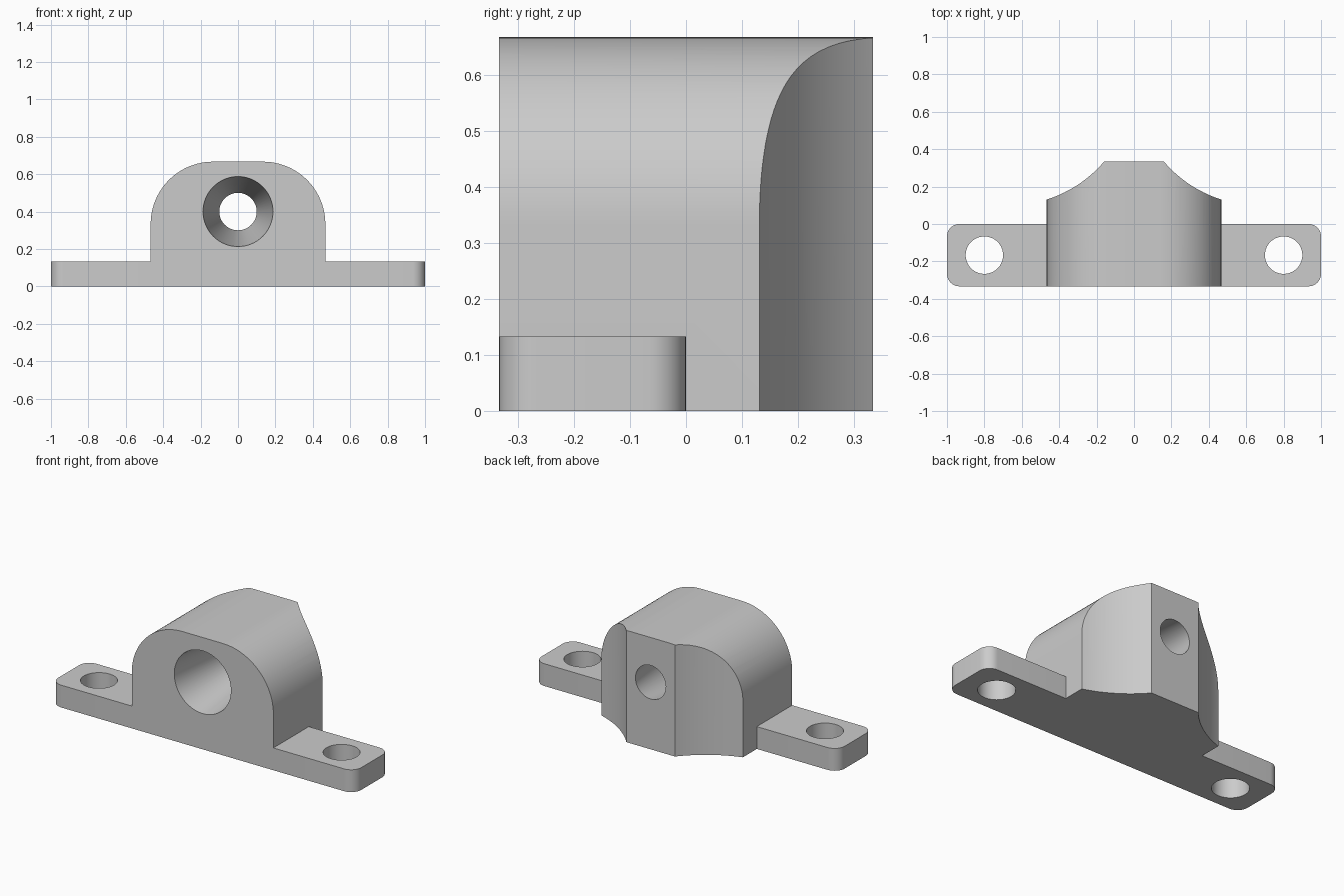
import bpy, bmesh
from math import sin, cos, radians
from mathutils import Matrix, Vector

cube = bpy.data.objects.get("Cube")
if cube:
    bpy.data.objects.remove(cube)

grey = bpy.data.materials.new("plain grey")
grey.use_nodes = True
grey.diffuse_color = (0.6, 0.6, 0.6, 1)
grey.node_tree.nodes["Principled BSDF"].inputs["Base Color"].default_value = (0.6, 0.6, 0.6, 1)


def arc(cx, cy, r, start, end, steps=24):
    angles = [radians(start + (end - start) * i / steps) for i in range(steps + 1)]
    return [(cx + r * cos(a), cy + r * sin(a)) for a in angles]


def make_object(name, bm):
    bmesh.ops.recalc_face_normals(bm, faces=bm.faces)
    mesh = bpy.data.meshes.new(name)
    bm.to_mesh(mesh)
    bm.free()
    mesh.materials.append(grey)
    obj = bpy.data.objects.new(name, mesh)
    bpy.context.collection.objects.link(obj)
    return obj


def extrude(name, points, direction):
    bm = bmesh.new()
    face = bm.faces.new([bm.verts.new(p) for p in points])
    result = bmesh.ops.extrude_face_region(bm, geom=[face], use_keep_orig=True)
    verts = [v for v in result["geom"] if isinstance(v, bmesh.types.BMVert)]
    bmesh.ops.translate(bm, verts=verts, vec=Vector(direction))
    return make_object(name, bm)


def cone(name, centre, r1, r2, depth, sides=64, tilt=0):
    bm = bmesh.new()
    matrix = Matrix.Translation(centre) @ Matrix.Rotation(radians(tilt), 4, "X")
    bmesh.ops.create_cone(bm, cap_ends=True, segments=sides, radius1=r1,
                          radius2=r2, depth=depth, matrix=matrix)
    return make_object(name, bm)


def combine(target, other, operation):
    mod = target.modifiers.new(operation, "BOOLEAN")
    mod.operation, mod.solver, mod.object = operation, "EXACT", other
    with bpy.context.temp_override(object=target, active_object=target):
        bpy.ops.object.modifier_apply(modifier=mod.name)
    bpy.data.objects.remove(other)


D = 1 / 3      # half depth of the block
W = 0.467      # half width of the block

# Arched block
outline = [(-W, 0), (W, 0)] + arc(W - D, D, D, 0, 90) + arc(D - W, D, D, 90, 180)
bracket = extrude("bracket", [(x, -D, z) for x, z in outline], (0, 2 * D, 0))

# Mounting plate with rounded corners
r = 0.067
plate_outline = (arc(1 - r, -r, r, 0, 90, 10) + arc(r - 1, -r, r, 90, 180, 10)
                 + arc(r - 1, r - D, r, 180, 270, 10) + arc(1 - r, r - D, r, 270, 360, 10))
plate = extrude("mounting_plate", [(x, y, 0) for x, y in plate_outline], (0, 0, 0.133))
combine(bracket, plate, "UNION")

# Concave back corners and screw holes
for side in (-1, 1):
    scoop = cone("scoop_cutter", (side * 0.667, 0.767, 0.4), 0.667, 0.667, 2, 192)
    combine(bracket, scoop, "DIFFERENCE")
    hole = cone("screw_hole_cutter", (side * 0.8, -D / 2, 0), 0.1, 0.1, 1)
    combine(bracket, hole, "DIFFERENCE")

# Tapered bore, wide at the front, running slightly past both faces
slope = (0.187 - 0.1) / (2 * D)
extra = 0.05
bore = cone("bore_cutter", (0, 0, 0.4), 0.187 + slope * extra, 0.1 - slope * extra,
            2 * (D + extra), 64, -90)
combine(bracket, bore, "DIFFERENCE")

# Smooth curved walls, crisp edges
bpy.ops.object.select_all(action="DESELECT")
bracket.select_set(True)
bpy.context.view_layer.objects.active = bracket
bpy.ops.object.shade_smooth_by_angle(angle=radians(20))
